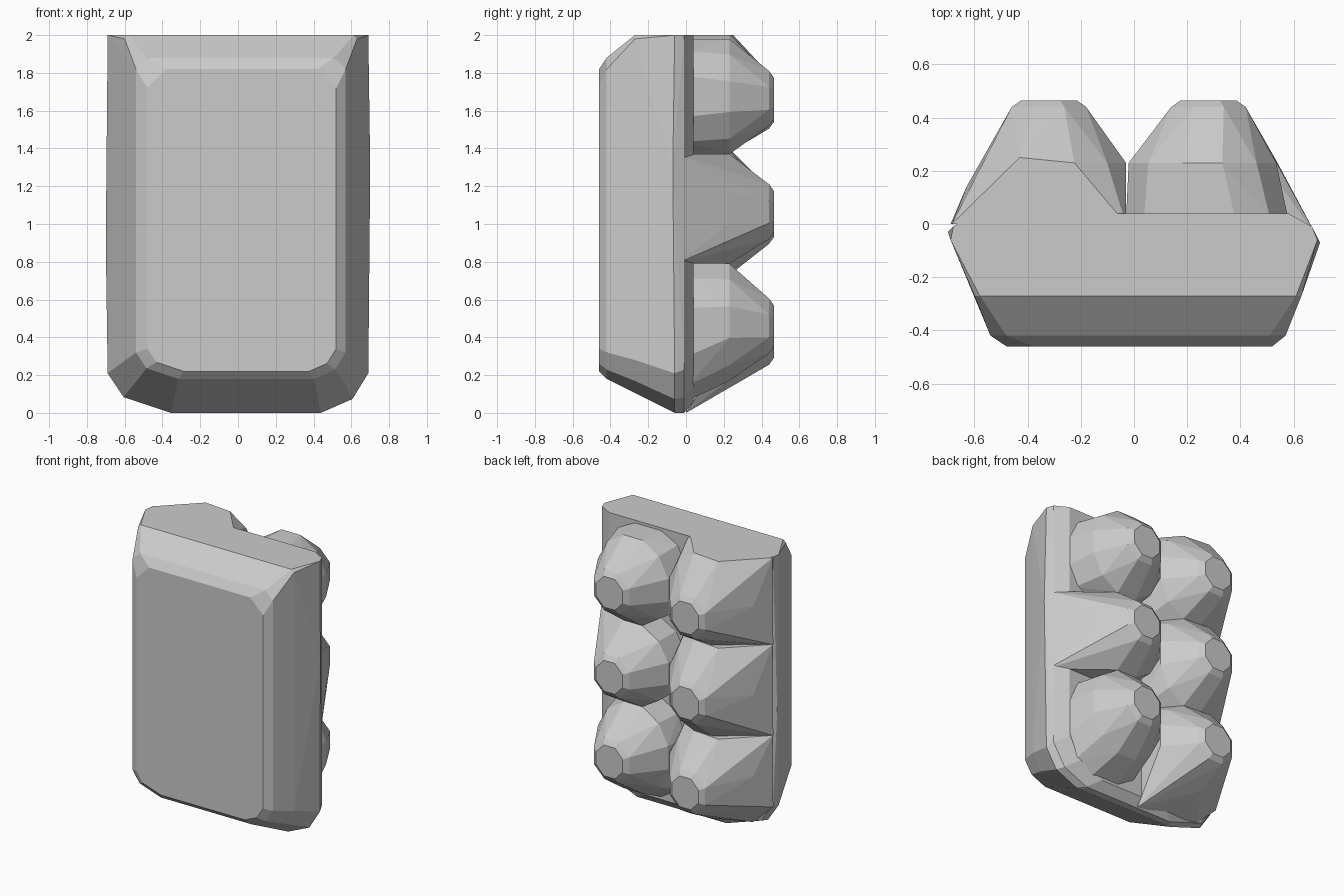
import bpy, bmesh
from math import cos, sin, pi, copysign

if "Cube" in bpy.data.objects:
    bpy.data.objects.remove(bpy.data.objects["Cube"])


def hull(name, pts):
    # Flat-faced convex solid around a set of points
    bm = bmesh.new()
    for p in pts:
        bm.verts.new(p)
    res = bmesh.ops.convex_hull(bm, input=bm.verts)
    junk = {v for v in res["geom_interior"] + res["geom_unused"]
            if isinstance(v, bmesh.types.BMVert) and v.is_valid and not v.link_faces}
    bmesh.ops.delete(bm, geom=list(junk), context='VERTS')
    bmesh.ops.dissolve_limit(bm, angle_limit=0.02, verts=bm.verts, edges=bm.edges)
    bmesh.ops.recalc_face_normals(bm, faces=bm.faces)
    me = bpy.data.meshes.new(name)
    bm.to_mesh(me)
    bm.free()
    ob = bpy.data.objects.new(name, me)
    bpy.context.collection.objects.link(ob)
    return ob


def ring(x0, x1, z0, z1, y, n=12, power=1.0):
    # Rounded outline in the xz plane; a low power makes it squarer
    out = []
    for i in range(n):
        a = 2 * pi * (i + 0.5) / n
        c, s = cos(a) / cos(pi / n), sin(a) / cos(pi / n)
        u = copysign(min(1, abs(c) ** power), c)
        v = copysign(min(1, abs(s) ** power), s)
        out.append(((x0 + x1) / 2 + u * (x1 - x0) / 2, y,
                    (z0 + z1) / 2 + v * (z1 - z0) / 2))
    return out


# Front slab: stacked outlines with cut lower corners and a flat top
def slab_outline(x0, x1, z0, z1, y, c, top_cut=0.0):
    return [(x0, y, z0 + c), (x0 + 0.4 * c, y, z0 + 0.4 * c), (x0 + c * 1.6, y, z0),
            (x1 - c * 1.2, y, z0), (x1 - 0.4 * c, y, z0 + 0.35 * c), (x1, y, z0 + c),
            (x1, y, z1 - top_cut), (x1 - top_cut, y, z1),
            (x0 + top_cut, y, z1), (x0, y, z1 - top_cut)]


slab = slab_outline(-0.48, 0.52, 0.22, 1.82, -0.46, 0.12, 0.10)
slab += slab_outline(-0.54, 0.57, 0.18, 1.88, -0.42, 0.14, 0.06)
slab += slab_outline(-0.60, 0.63, 0.11, 2.0, -0.27, 0.17, 0.02)
slab += slab_outline(-0.69, 0.69, 0.0, 2.0, -0.06, 0.21)
slab += slab_outline(-0.68, 0.67, 0.0, 2.0, -0.01, 0.23)
slab += slab_outline(-0.60, 0.58, 0.06, 2.0, 0.04, 0.23)
slab += [(-0.70, -0.03, 0.9), (0.70, -0.07, 1.3)]
hull("front_slab", slab)


# Rear bump: small flat tip, wide waist, and a rounded or edge-shaped base
def bump(name, cx, tip_z, waist, base, extra=()):
    pts = ring(cx - 0.105, cx + 0.105, tip_z - 0.11, tip_z + 0.11, 0.465, 8)
    pts += ring(cx - 0.14, cx + 0.14, tip_z - 0.145, tip_z + 0.145, 0.44, 8)
    hull(name, pts + ring(*waist, 0.23) + base + list(extra))


# Right column: rounded top and bottom bumps, wide middle bump
bump("right_bump_top", 0.28, 1.665, (-0.02, 0.535, 1.37, 1.98),
     ring(-0.03, 0.58, 1.37, 1.98, 0.02, 12, 0.8))
bump("right_bump_middle", 0.28, 1.065, (-0.02, 0.54, 0.79, 1.37),
     ring(-0.03, 0.57, 0.79, 1.37, 0.0),
     [(0.69, -0.05, 0.79), (0.69, -0.05, 1.37)])
bump("right_bump_bottom", 0.28, 0.46, (-0.02, 0.535, 0.17, 0.79),
     ring(-0.03, 0.58, 0.07, 0.79, 0.02, 12, 0.8))

# Left column: every bump runs out to the long side edge
for name, tip, z0, z1, waist0, low in (
        ("top", 1.65, 1.38, 2.0, 1.38, 1.38),
        ("middle", 1.04, 0.73, 1.38, 0.73, 0.73),
        ("bottom", 0.40, 0.0, 0.73, 0.14, 0.22)):
    bump("left_bump_" + name, -0.32, tip, (-0.56, -0.03, waist0, z1),
         [(-0.69, 0, low), (-0.685, 0, z1), (-0.03, 0, z0), (-0.03, 0, z1)],
         [(-0.43, 0.25, z1), (-0.63, 0.14, (low + z1) / 2),
          (-0.53, 0, z0 + (0.07 if z0 == 0 else 0))])
